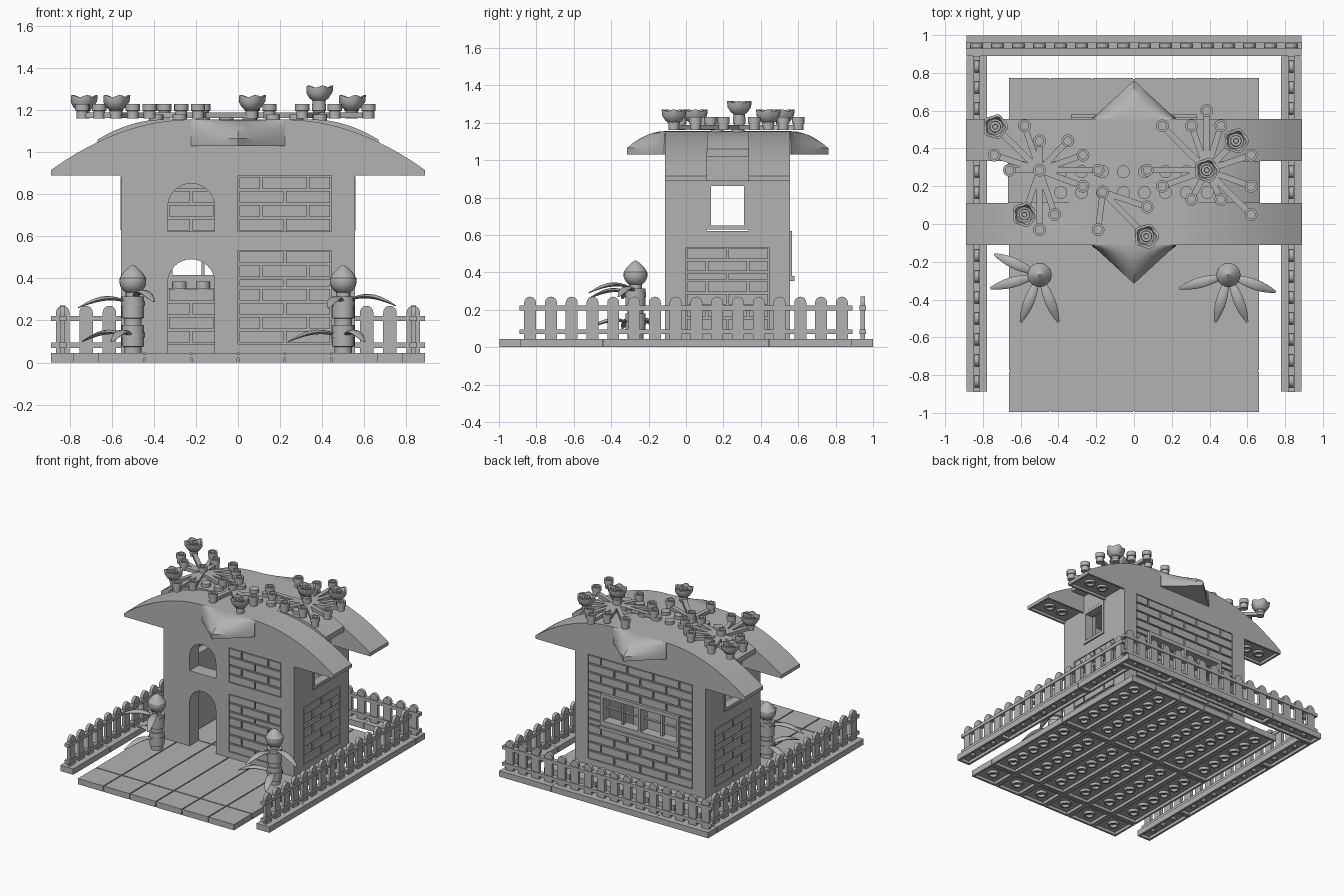
import bpy, bmesh, math
from mathutils import Vector

if "Cube" in bpy.data.objects:
    bpy.data.objects.remove(bpy.data.objects["Cube"])

grey = bpy.data.materials.new("plain_grey")
grey.use_nodes = True
grey.diffuse_color = (0.45, 0.45, 0.45, 1)
grey.node_tree.nodes["Principled BSDF"].inputs["Base Color"].default_value = (0.45, 0.45, 0.45, 1)

S = 1 / 9          # stud pitch
P = 0.0444         # plate height
HX, HY0, HY1 = 5 * S, -S, 5 * S   # house footprint
MID = 2 * S        # house centre in y
WALL_TOP, ROOF_TOP = 0.889, 1.155


def finish(name, bm, smooth=False):
    bmesh.ops.recalc_face_normals(bm, faces=bm.faces)
    mesh = bpy.data.meshes.new(name)
    bm.to_mesh(mesh)
    bm.free()
    mesh.materials.append(grey)
    ob = bpy.data.objects.new(name, mesh)
    bpy.context.collection.objects.link(ob)
    if smooth:
        bpy.ops.object.select_all(action='DESELECT')
        ob.select_set(True)
        bpy.context.view_layer.objects.active = ob
        bpy.ops.object.shade_smooth_by_angle(angle=math.radians(35))
    return ob


def loft(bm, sections):
    """Join equal rings of points and cap both ends."""
    rings = [[bm.verts.new(p) for p in s] for s in sections]
    n = len(rings[0])
    for a, b in zip(rings, rings[1:]):
        for i in range(n):
            j = (i + 1) % n
            bm.faces.new((a[i], a[j], b[j], b[i]))
    bm.faces.new(rings[0][::-1])
    bm.faces.new(rings[-1])


def prism(bm, pts, axis, a, b):
    place = {'x': lambda u, v, t: (t, u, v), 'y': lambda u, v, t: (u, t, v),
             'z': lambda u, v, t: (u, v, t)}[axis]
    loft(bm, [[place(u, v, t) for u, v in pts] for t in (a, b)])


def box(bm, x0, x1, y0, y1, z0, z1):
    prism(bm, [(x0, y0), (x1, y0), (x1, y1), (x0, y1)], 'z', z0, z1)


def lathe(bm, x, y, profile, n=16, petals=0):
    def ring(r, z, wave=0):
        out = []
        for i in range(n):
            a = math.tau * i / n
            w = wave * math.cos(petals * a)
            out.append((x + (r + w) * math.cos(a), y + (r + w) * math.sin(a), z + w))
        return out
    loft(bm, [ring(*p) for p in profile])


def cyl(bm, x, y, r, z0, z1, n=16):
    lathe(bm, x, y, [(r, z0), (r, z1)], n)


def tube(bm, x, y, r, z0, z1):
    lathe(bm, x, y, [(r, z1), (r, z0), (r * 0.65, z0), (r * 0.65, z1)], 12)


def hollow_plate(bm, x0, x1, y0, y1, gap=0.004, rim=0.016):
    x0, x1, y0, y1 = x0 + gap, x1 - gap, y0 + gap, y1 - gap
    box(bm, x0, x1, y0, y1, 0.022, P)
    for xa, xb, ya, yb in ((x0, x0 + rim, y0, y1), (x1 - rim, x1, y0, y1),
                           (x0, x1, y0, y0 + rim), (x0, x1, y1 - rim, y1)):
        box(bm, xa, xb, ya, yb, 0, 0.024)


# Tiled floor with tubes underneath
bm = bmesh.new()
for c in range(6):
    x = (c * 2 - 6) * S
    for a, b in ((-9, -7), (-7, 0), (0, 7)):
        hollow_plate(bm, x, x + 2 * S, a * S, b * S)
        for k in range(a + 1, b):
            tube(bm, x + S, k * S, 0.04, 0.002, 0.024)
box(bm, -6 * S + 0.01, 6 * S - 0.01, -9 * S + 0.01, 7 * S - 0.01, 0.022, 0.038)
finish("floor_tiles", bm, True)

# Fence base strips
bm = bmesh.new()
for s in (-1, 1):
    x0, x1 = sorted((s * 7 * S, s * 8 * S))
    for a, b in ((-8, -4), (-4, 4), (4, 8)):
        hollow_plate(bm, x0, x1, a * S, b * S, 0.001)
        for k in range(a + 1, b):
            cyl(bm, s * 7.5 * S, k * S, 0.018, 0.002, 0.024, 10)
for a, b in ((-8, -4), (-4, 4), (4, 8)):
    hollow_plate(bm, a * S, b * S, 8 * S, 9 * S, 0.001)
    for k in range(a + 1, b):
        cyl(bm, k * S, 8.5 * S, 0.018, 0.002, 0.024, 10)
finish("fence_base", bm)

# Picket fence on three sides
bm = bmesh.new()


def fence(axis, at):
    for k in range(16):
        u, w = (k - 7.5) * S, 0.032
        pts = [(u - w, P), (u + w, P)]
        pts += [(u + w * math.cos(a), 0.238 + w * math.sin(a)) for a in
                [math.pi * i / 8 for i in range(9)]]
        prism(bm, pts, axis, at - 0.012, at + 0.012)
    for z in (0.07, 0.197):
        prism(bm, [(-8 * S, z), (8 * S, z), (8 * S, z + 0.025), (-8 * S, z + 0.025)],
              axis, at - 0.018, at + 0.018)


fence('x', -7.5 * S)
fence('x', 7.5 * S)
fence('y', 8.5 * S)
finish("picket_fence", bm)

# House walls: plain blocks with recessed cores behind the brick courses
bm = bmesh.new()
T, G = S, 0.012
LOW = [0.089 + 0.0667 * i for i in range(5)] + [0.4, 0.4667, 0.533]
HIGH = [0.622 + 0.0667 * i for i in range(5)]


def courses(put, u0, u1, rows, hole=None):
    """Running bond of brick faces; put(u0, u1, z0, z1) makes one brick."""
    for i, (z0, z1) in enumerate(zip(rows, rows[1:])):
        u = u0 - (i % 2) * S
        while u < u1 - 0.01:
            parts = [(max(u, u0), min(u + 2 * S, u1))]
            if hole and z1 > hole[2] + 0.01 and z0 < hole[3] - 0.01:
                a, b = parts[0]
                parts = [(a, min(b, hole[0])), (max(a, hole[1]), b)]
            for a, b in parts:
                if b - a > 0.03:
                    put(a + G / 2, b - G / 2, z0 + G / 2, z1 - G / 2)
            u += 2 * S


def arch_header(x0, x1, spring, top):
    r, c = (x1 - x0) / 2, (x0 + x1) / 2
    arc = [(c + r * math.cos(a), spring + r * math.sin(a)) for a in
           [math.pi * i / 16 for i in range(17)]]
    prism(bm, arc + [(x0, top), (x1, top)], 'y', HY0, HY0 + T)


# front wall
D0, D1 = -3 * S, -S
box(bm, -HX, D0, HY0, HY0 + T, P, WALL_TOP)
box(bm, D1, 0, HY0, HY0 + T, P, WALL_TOP)
box(bm, 4 * S, HX, HY0, HY0 + T, P, WALL_TOP)
arch_header(D0, D1, 0.38, 0.622)
arch_header(D0, D1, 0.74, WALL_TOP)
box(bm, 0, 4 * S, HY0 + G, HY0 + T, P, WALL_TOP)
for z0, z1 in ((P, 0.089), (0.533, 0.622)):
    box(bm, 0, 4 * S, HY0, HY0 + T, z0, z1)
for rows in (LOW, HIGH):
    courses(lambda a, b, c, d: box(bm, a, b, HY0, HY0 + 0.02, c, d), 0, 4 * S, rows)

# back wall with a wide window
W0, W1, WZ0, WZ1 = -3 * S, 3 * S, 0.355, 0.622
for s in (-1, 1):
    a, b = sorted((s * 4 * S, s * HX))
    box(bm, a, b, HY1 - T, HY1, P, WALL_TOP)
    a, b = sorted((s * 3 * S, s * 4 * S))
    box(bm, a, b, HY1 - T + G, HY1 - G, P, WALL_TOP)
for z0, z1 in ((P, WZ0), (WZ1, WALL_TOP)):
    box(bm, W0, W1, HY1 - T + G, HY1 - G, z0, z1)
box(bm, -4 * S, 4 * S, HY1 - T, HY1, P, 0.089)
for y in (HY1 - 0.02, HY1 - T):
    for rows in (LOW, [0.533, 0.5775, 0.622], HIGH):
        courses(lambda a, b, c, d: box(bm, a, b, y, y + 0.02, c, d), -4 * S, 4 * S, rows,
                (W0, W1, WZ0, WZ1))

# side walls, each with a high square window
for s in (-1, 1):
    def side(y0, y1, z0, z1, inset=0.0):
        a, b = sorted((s * (HX - inset), s * (HX - T)))
        box(bm, a, b, y0, y1, z0, z1)
    side(HY0 + T, HY1 - T, P, 0.089)
    side(0, 4 * S, 0.089, 0.533, G)
    side(0, 4 * S, 0.533, 0.622)
    side(0, S, 0.622, WALL_TOP)
    side(3 * S, 4 * S, 0.622, WALL_TOP)
    courses(side, 0, 4 * S, LOW)
finish("house_walls", bm)

# Window frames
bm = bmesh.new()
f = 0.022
for s in (-1, 1):
    x0, x1 = sorted((s * (HX + 0.004), s * (HX - 0.06)))
    for y in (S, 3 * S - f):
        box(bm, x0, x1, y, y + f, 0.636, 0.88)
    for z in (0.628, 0.863):
        box(bm, x0, x1, S, 3 * S, z, z + f)
finish("side_window_frames", bm)

bm = bmesh.new()
for x in (W0, -f / 2, W1 - f):
    box(bm, x, x + f, HY1 - 0.07, HY1 + 0.01, WZ0, WZ1)
for x in (-1.5 * S, 1.5 * S):
    box(bm, x - 0.008, x + 0.008, HY1 - 0.05, HY1 - 0.02, WZ0, WZ1)
box(bm, W0, W1, HY1 - 0.07, HY1 + 0.01, WZ1 - 0.03, WZ1)
box(bm, W0, W1, HY1 - 0.07, HY1 + 0.01, WZ0, 0.415)
box(bm, W0, W1, HY1 - 0.05, HY1 + 0.025, WZ0, WZ0 + 0.025)
box(bm, W0, W1, HY1 - 0.05, HY1 - 0.03, 0.5, 0.51)
finish("back_window_frame", bm)

# Curved roof: two long arches and a shorter arch between them
bm = bmesh.new()


def arch(xe, flat, z_end, z_low, y0, y1):
    half = []
    for i in range(13):
        t = i / 12
        half.append((flat + (xe - flat) * t, ROOF_TOP - (ROOF_TOP - z_end) * t * t))
    top = half + [(xe, z_low), (-xe, z_low)] + [(-x, z) for x, z in reversed(half)]
    prism(bm, top, 'y', y0, y1)


for y0 in (HY0, 3 * S):
    y1 = y0 + 2 * S
    arch(8 * S, 2 * S, 0.915, 0.908, y0, y1)
    box(bm, -HX, HX, y0, y1, WALL_TOP, 0.91)
    for s in (-1, 1):
        for xa, xb, ya, yb in ((5, 8, y0, y0 + 0.016), (5, 8, y1 - 0.016, y1), (7.86, 8, y0, y1)):
            a, b = sorted((s * xa * S, s * xb * S))
            box(bm, a, b, ya, yb, WALL_TOP, 0.912)
        for k in (6, 7):
            tube(bm, s * k * S, y0 + S, 0.04, 0.892, 0.912)
arch(6 * S, 3.2 * S, 1.06, 1.02, S, 3 * S)
box(bm, -HX, HX, S, 3 * S, WALL_TOP, 1.03)
finish("curved_roof", bm, True)

# Pointed canopies over the front and back
for name, flip in (("front_canopy", False), ("back_canopy", True)):
    bm = bmesh.new()
    sections = []
    for i in range(13):
        x = 2 * S * (i - 6) / 6
        depth = max(0.205 * (1 - abs(x) / (2 * S)), 0.006)
        sec = [(x, HY0 - depth * t, ROOF_TOP - 0.09 * t * t) for t in [k / 6 for k in range(7)]]
        sec += [(x, HY0 - depth, 1.03), (x, HY0, 1.03)]
        sections.append([(a, 2 * MID - b if flip else b, c) for a, b, c in sec])
    loft(bm, sections)
    finish(name, bm, True)

# Studs along the ridge and on the window ledge
bm = bmesh.new()
for k in range(-4, 4):
    for y in (1.5 * S, 2.5 * S):
        cyl(bm, (k + 0.5) * S, y, 0.034, ROOF_TOP - 0.01, 1.18)
for k in range(-3, 3):
    cyl(bm, (k + 0.5) * S, HY1 - 0.09, 0.034, 0.35, 0.385)
finish("studs", bm, True)

# Leafy sprigs on the roof: twigs from a centre, each tipped by a hollow knob
sprigs = [((-.5, .285), [(-.58, .52), (-.35, .44), (-.74, .365), (-.5, .44), (-.66, .285), (-.27, .365),
                         (-.19, .285), (-.27, .2), (-.42, .05), (-.5, -.03), (-.735, .515), (-.58, .05)]),
          ((.385, .285), [(.385, .6), (.305, .52), (.15, .52), (.15, .2), (.07, .285), (.62, .365), (.62, .2),
                          (.62, .05), (.305, .13), (.46, .13), (.54, .44), (.46, .52)]),
          ((-.165, .17), [(-.19, -.03), (.07, .09), (.065, -.065)])]
bm = bmesh.new()
for centre, tips in sprigs:
    c = Vector(centre)
    for tip in tips + [centre]:
        v = Vector(tip)
        if tip != centre:
            side = (v - c).orthogonal().normalized() * 0.016
            prism(bm, [c - side, v - side, v + side, c + side], 'z', 1.163, 1.188)
        lathe(bm, v.x, v.y, [(.028, 1.16), (.028, 1.195), (.034, 1.197), (.034, 1.23),
                             (.021, 1.23), (.021, 1.215)], 14)
finish("roof_sprigs", bm, True)

# Blossoms
bm = bmesh.new()
for x, y, z in ((-.735, .515, 1.2), (-.58, .05, 1.2), (.065, -.065, 1.2), (.385, .285, 1.245), (.54, .44, 1.2)):
    lathe(bm, x, y, [(.03, z - .02), (.03, z), (.046, z + .012), (.062, z + .038, .003), (.063, z + .066, .005),
                     (.05, z + .066, .005), (.04, z + .035), (.03, z + .035), (.028, z + .062),
                     (.014, z + .062), (.012, z + .05)], 30, 5)
finish("blossoms", bm, True)

# Garden posts with a pointed ball and drooping leaves
leaf_tips = {-1: [(-.76, -.34, .26), (-.4, -.52, .29), (-.74, -.16, .1), (-.6, -.52, .1)],
             1: [(.75, -.36, .27), (.43, -.52, .26), (.24, -.34, .1), (.6, -.52, .1)]}
for s, label in ((-1, "right"), (1, "left")):
    x, y = s * 0.5, -0.27
    bm = bmesh.new()
    for z in (P, P + 0.135):
        lathe(bm, x, y, [(.042, z), (.042, z + .03), (.053, z + .032), (.053, z + .135)], 20)
    cyl(bm, x, y, .034, .31, .345)
    ball = [(.064 * math.sin(a), .388 - .064 * math.cos(a)) for a in [.4 + .2 * i for i in range(8)]]
    lathe(bm, x, y, ball + [(.06, .405), (.048, .425), (.026, .447), (.004, .464)], 20)
    finish(label + "_post", bm, True)
    bm = bmesh.new()
    for tx, ty, tz in leaf_tips[s]:
        base = tz + .02
        start, tip = Vector((x, y, base)), Vector((tx, ty, tz))
        across = Vector((y - ty, tx - x, 0)).normalized()
        up = Vector((0, 0, 1))
        rings = []
        for i in range(11):
            t = i / 10
            mid = start.lerp(tip, t) + up * 0.035 * math.sin(math.pi * t)
            w = .004 + .024 * math.sin(math.pi * (0.1 + 0.88 * t) ** 1.3)
            rings.append([mid + across * w * math.cos(a) + up * .4 * w * math.sin(a)
                          for a in [math.tau * k / 8 for k in range(8)]])
        loft(bm, rings)
    for z in (.13, .28):
        cyl(bm, x, y, .057, z - .012, z + .012, 20)
    finish(label + "_leaves", bm, True)
